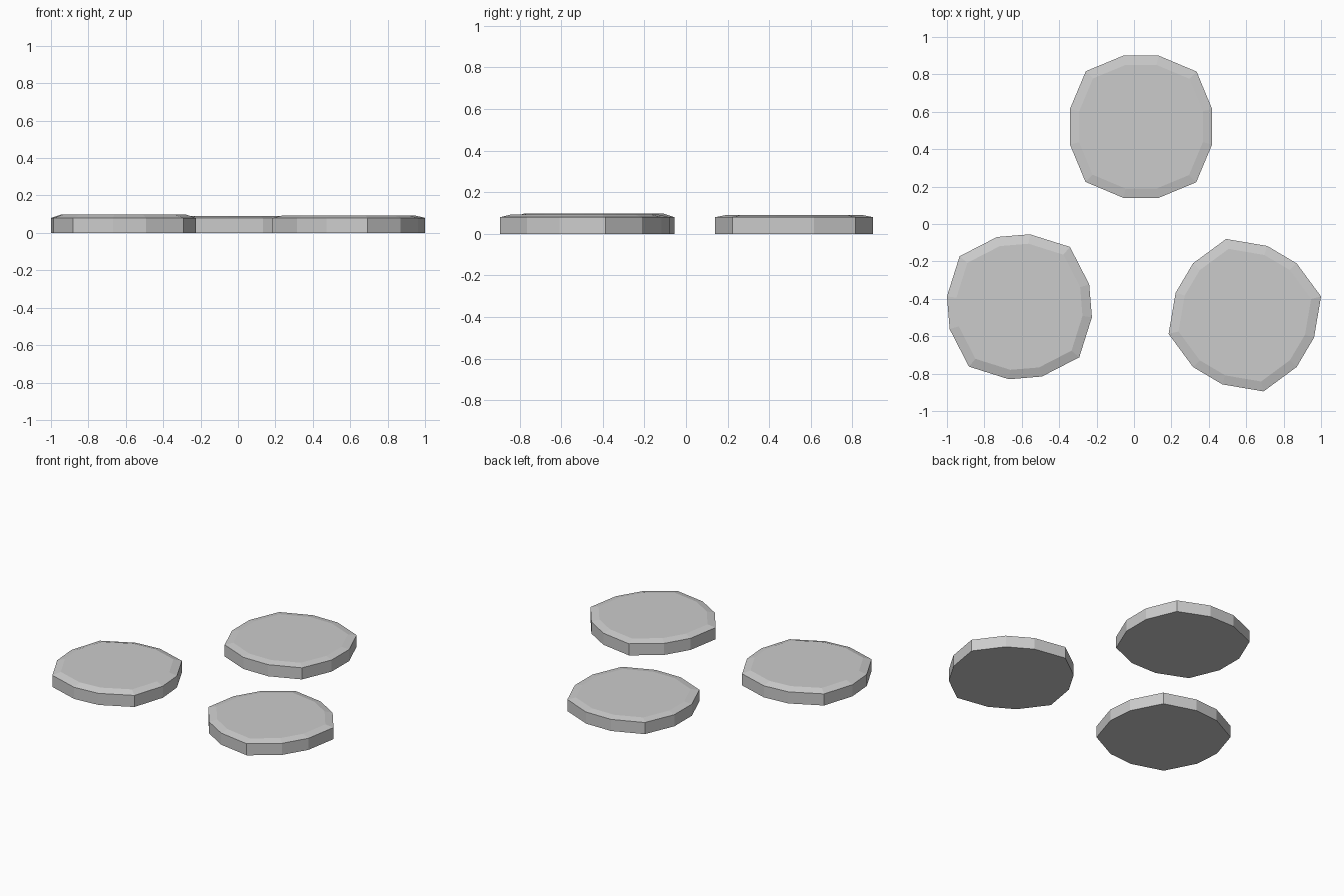
import bpy
import bmesh

if "Cube" in bpy.data.objects:
    bpy.data.objects.remove(bpy.data.objects["Cube"])

WALL = 0.08    # height of the vertical rim
INSET = 0.87   # top face relative to the outline


def stone(name, centre, quarter, top):
    """Twelve-sided slab: a quarter outline turned four times, with a chamfered top."""
    ring = []
    pts = list(quarter)
    for _ in range(4):
        ring += pts
        pts = [(y, -x) for x, y in pts]
    ring.reverse()  # counter-clockwise seen from above

    bm = bmesh.new()
    loops = []
    for scale, z in ((1, 0), (1, WALL), (INSET, top)):
        loops.append([bm.verts.new((x * scale, y * scale, z)) for x, y in ring])
    n = len(ring)
    for low, high in zip(loops, loops[1:]):
        for i in range(n):
            j = (i + 1) % n
            bm.faces.new((low[i], low[j], high[j], high[i]))
    bm.faces.new(loops[0][::-1])
    bm.faces.new(loops[-1])
    bmesh.ops.recalc_face_normals(bm, faces=bm.faces)

    mesh = bpy.data.meshes.new(name)
    bm.to_mesh(mesh)
    bm.free()
    obj = bpy.data.objects.new(name, mesh)
    obj.location = (*centre, 0)
    bpy.context.collection.objects.link(obj)


# Three flat stepping stones
stone("back_stone", (0.0375, 0.52),
      [(-0.095, 0.38), (0.095, 0.38), (0.297, 0.295)], 0.09)
stone("left_stone", (-0.6125, -0.4425),
      [(-0.12, 0.373), (0.056, 0.3875), (0.27, 0.32)], 0.097)
stone("right_stone", (0.5925, -0.4875),
      [(-0.1, 0.4075), (0.12, 0.37), (0.277, 0.277)], 0.093)
